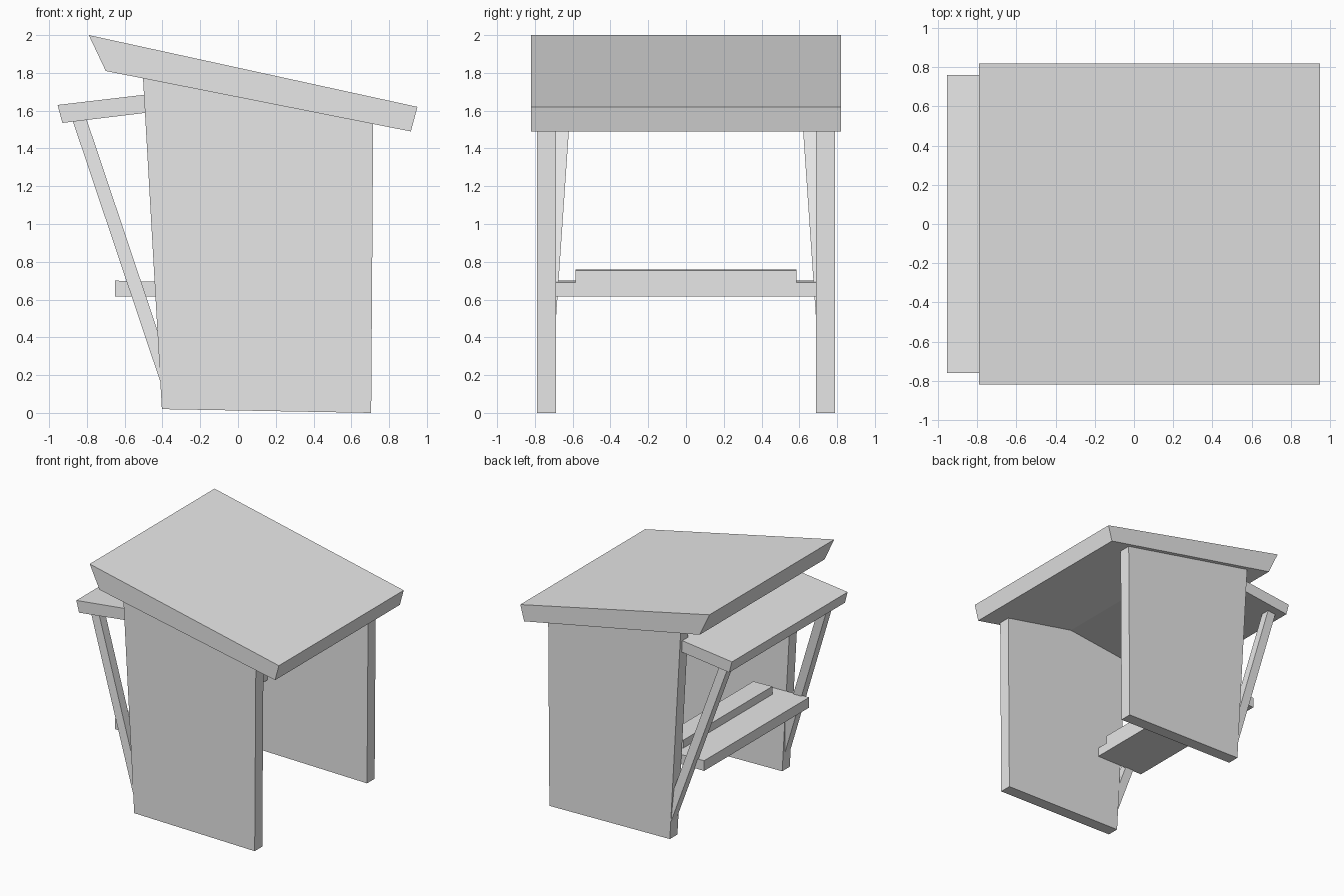
import bpy
import bmesh
from mathutils import Vector

cube = bpy.data.objects.get("Cube")
if cube:
    bpy.data.objects.remove(cube, do_unlink=True)

grey = bpy.data.materials.new("plain_grey")
grey.use_nodes = True
COLOUR = (0.8, 0.8, 0.8, 1)
grey.diffuse_color = COLOUR
grey.node_tree.nodes["Principled BSDF"].inputs["Base Color"].default_value = COLOUR


def loft(name, ring_a, ring_b):
    """Closed solid between two matching rings of points."""
    bm = bmesh.new()
    a = [bm.verts.new(p) for p in ring_a]
    b = [bm.verts.new(p) for p in ring_b]
    bm.faces.new(a)
    bm.faces.new(b[::-1])
    for i in range(len(a)):
        j = (i + 1) % len(a)
        bm.faces.new((a[j], a[i], b[i], b[j]))
    bmesh.ops.recalc_face_normals(bm, faces=bm.faces)
    mesh = bpy.data.meshes.new(name)
    bm.to_mesh(mesh)
    bm.free()
    mesh.materials.append(grey)
    obj = bpy.data.objects.new(name, mesh)
    bpy.context.collection.objects.link(obj)
    return obj


def slab(name, profile, y0, y1):
    """Side profile (x, z) extruded along y."""
    return loft(name, [(x, y0, z) for x, z in profile],
                [(x, y1, z) for x, z in profile])


# Sloping roof and the counter-sloped awning that runs up into it
slab("roof", [(-0.79, 2.0), (0.95, 1.62), (0.915, 1.49), (-0.7, 1.81)], -0.82, 0.82)
slab("awning", [(-0.955, 1.63), (0.13, 1.758), (0.13, 1.664), (-0.93, 1.535)], -0.76, 0.76)

# Bench with a raised inner board
slab("bench", [(-0.65, 0.7), (-0.21, 0.69), (-0.21, 0.615), (-0.65, 0.615)], -0.69, 0.69)
slab("bench_board", [(-0.385, 0.76), (-0.21, 0.755), (-0.21, 0.65), (-0.385, 0.65)],
     -0.585, 0.585)

# Walls and leaning struts, one of each per side
for side, label in ((-1, "front"), (1, "back")):
    slab(label + "_wall", [(-0.403, 0.02), (0.705, 0), (0.716, 1.58), (-0.505, 1.81)],
         side * 0.688, side * 0.788)
    top, foot = Vector((-0.845, 0.652, 1.57)), Vector((-0.365, 0.75, 0.14))
    corners = [(-0.038, -0.037), (0.038, -0.037), (0.038, 0.037), (-0.038, 0.037)]
    rings = [[(c.x + dx, side * (c.y + dy), c.z) for dx, dy in corners]
             for c in (top, foot)]
    loft(label + "_strut", *rings)
